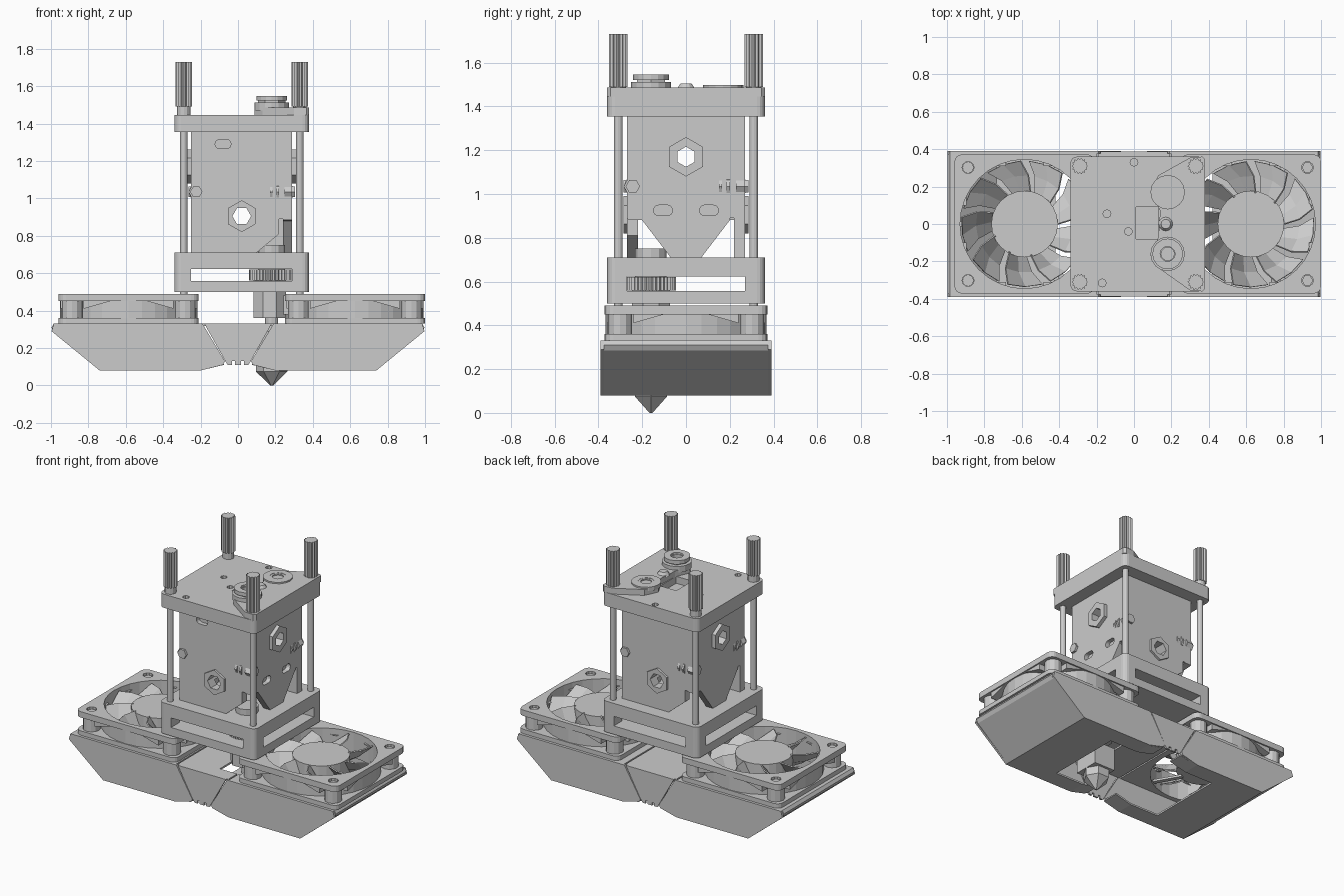
import bpy, bmesh
from math import sin, cos, pi, radians
from mathutils import Matrix

if "Cube" in bpy.data.objects:
    bpy.data.objects.remove(bpy.data.objects["Cube"])

MAP = {'x': lambda a, b, h: (h, a, b), 'y': lambda a, b, h: (a, h, b), 'z': lambda a, b, h: (a, b, h)}

def finish(name, bm):
    bmesh.ops.recalc_face_normals(bm, faces=bm.faces[:])
    me = bpy.data.meshes.new(name)
    bm.to_mesh(me)
    bm.free()
    ob = bpy.data.objects.new(name, me)
    bpy.context.collection.objects.link(ob)
    return ob

def prism(name, pts, lo, hi, axis='z', taper=None):
    """Extrude a 2D outline along an axis; taper = second outline for the far end."""
    bm = bmesh.new()
    A = [bm.verts.new(MAP[axis](a, b, lo)) for a, b in pts]
    B = [bm.verts.new(MAP[axis](a, b, hi)) for a, b in (taper or pts)]
    bm.faces.new(A)
    bm.faces.new(B)
    n = len(pts)
    for i in range(n):
        bm.faces.new((A[i], A[(i + 1) % n], B[(i + 1) % n], B[i]))
    return finish(name, bm)

def circle(c, r, n=24, rot=0.0):
    return [(c[0] + r * cos(rot + 2 * pi * i / n), c[1] + r * sin(rot + 2 * pi * i / n)) for i in range(n)]

def cyl(name, c, r, lo, hi, axis='z', n=24, r2=None, rot=0.0):
    return prism(name, circle(c, r, n, rot), lo, hi, axis, circle(c, r2, n, rot) if r2 else None)

def knurl(name, c, r, lo, hi, teeth, depth):
    pts = []
    for i in range(teeth * 2):
        a, q = pi * i / teeth, r - depth * (i % 2)
        pts.append((c[0] + q * cos(a), c[1] + q * sin(a)))
    return prism(name, pts, lo, hi)

def rect(x0, x1, y0, y1, r=0.0, n=4):
    if r == 0:
        return [(x0, y0), (x1, y0), (x1, y1), (x0, y1)]
    out = []
    for k, (cx, cy) in enumerate(((x1 - r, y1 - r), (x0 + r, y1 - r), (x0 + r, y0 + r), (x1 - r, y0 + r))):
        for i in range(n + 1):
            a = pi / 2 * (k + i / n)
            out.append((cx + r * cos(a), cy + r * sin(a)))
    return out

def cut(ob, *tools):
    for t in tools:
        m = ob.modifiers.new('cut', 'BOOLEAN')
        m.operation, m.solver, m.object = 'DIFFERENCE', 'EXACT', t
        dg = bpy.context.evaluated_depsgraph_get()
        dg.update()
        me = bpy.data.meshes.new_from_object(ob.evaluated_get(dg))
        ob.modifiers.clear()
        ob.data = me
        bpy.data.objects.remove(t)
    return ob

def turn(ob, deg):
    """Rotate about the tower's vertical axis."""
    c = Matrix.Translation((CX, 0, 0))
    ob.data.transform(c @ Matrix.Rotation(radians(deg), 4, 'Z') @ c.inverted())
    return ob

CX = 0.02                    # tower axis
HX, HY = 0.18, -0.16         # hot end axis

# Fans
for side, fx in (('left', -0.585), ('right', 0.625)):
    corners = [(fx + sx * 0.302, sy * 0.302) for sx in (-1, 1) for sy in (-1, 1)]
    for tag, z0, z1 in (('lower', 0.33, 0.36), ('upper', 0.45, 0.49)):
        cut(prism(f'{side}_fan_{tag}_flange', rect(fx - 0.375, fx + 0.375, -0.372, 0.372, 0.04), z0, z1),
            cyl('c', (fx, 0), 0.345, 0, 1, n=32), *[cyl('c', p, 0.032, 0, 1, n=10) for p in corners])
    cut(cyl(f'{side}_fan_housing', (fx, 0), 0.368, 0.355, 0.455, n=32), cyl('c', (fx, 0), 0.345, 0, 1, n=32))
    for p in corners:
        cut(cyl(f'{side}_fan_corner_boss', p, 0.055, 0.355, 0.455, n=12), cyl('c', p, 0.032, 0, 1, n=10))
        if (side == 'left') == (p[0] < fx) and abs(p[0]) > 0.6:
            cyl(f'{side}_fan_screw', p, 0.03, 0.34, 0.475, n=6 if side == 'right' else 12)
    # slanted side ribs of the housing
    for sy in (-1, 1):
        for sx in (-1, 1):
            prism(f'{side}_fan_rib', [(fx + sx * 0.1, 0.45), (fx + sx * 0.24, 0.45), (fx + sx * 0.24, 0.41)],
                  sy * 0.31, sy * 0.362, 'y')
            prism(f'{side}_fan_end_rib', [(sx * 0.1, 0.45), (sx * 0.24, 0.45), (sx * 0.24, 0.41)],
                  fx + sy * 0.31, fx + sy * 0.365, 'x')
    cyl(f'{side}_fan_hub', (fx, 0), 0.178, 0.35, 0.475)
    bm = bmesh.new()
    for k in range(9):
        rows = []
        for r, off in ((0.17, 0), (0.26, 6), (0.337, 14)):
            rows.append([bm.verts.new((fx + r * cos(a), r * sin(a), z)) for a, z in
                         [(radians(40 * k + off + 32 * t), 0.475 - 0.12 * t ** 0.7) for t in (0, 0.5, 1)]])
        for i in range(2):
            for j in range(2):
                bm.faces.new((rows[i][j], rows[i + 1][j], rows[i + 1][j + 1], rows[i][j + 1]))
    b = finish(f'{side}_fan_blades', bm)
    b.modifiers.new('thick', 'SOLIDIFY').thickness = 0.008
    # three spokes carrying the motor
    for k in range(3):
        s = prism(f'{side}_fan_spoke', rect(0.15, 0.35, -0.015, 0.015), 0.333, 0.348)
        s.data.transform(Matrix.Translation((fx, 0, 0)) @ Matrix.Rotation(radians(60 + 120 * k), 4, 'Z'))

# Air ducts: bent sheet, side panels and rim plate
for side, s, fx in (('left', -1, -0.585), ('right', 1, 0.625)):
    outer = [(0.985, 0.33), (0.998, 0.31), (0.985, 0.285), (0.74, 0.08), (0.2, 0.08), (0.075, 0.11)]
    inner = [(0.078, 0.122), (0.2, 0.092), (0.735, 0.092), (0.973, 0.29), (0.985, 0.31), (0.975, 0.33)]
    cut(prism(f'{side}_duct_shell', [(s * a, b) for a, b in outer + inner], -0.375, 0.375, 'y'),
        prism('c', rect(*sorted((s * 0.05, s * 0.42)), -0.27, 0.27), 0, 0.2))
    panel = [(0.19, 0.33), (0.985, 0.33), (0.997, 0.29), (0.74, 0.08), (0.2, 0.08), (0.08, 0.11), (0.07, 0.13)]
    for sy in (-1, 1):
        prism(f'{side}_duct_side_panel', [(s * a, b) for a, b in panel], sy * 0.375, sy * 0.39, 'y')
    cut(prism(f'{side}_duct_rim', rect(*sorted((s * 0.2, s * 0.985)), -0.378, 0.378), 0.318, 0.33),
        cyl('c', (fx, 0), 0.345, 0, 1, n=32),
        prism('c', rect(0.06, 0.3, -0.28, -0.04), 0, 1))

# Bridge between the ducts
for sy in (-1, 1):
    bp = prism('bridge_panel', [(-0.18, 0.33), (0.18, 0.33), (0.065, 0.125), (0.055, 0.11), (-0.055, 0.11), (-0.065, 0.125)],
               sy * 0.375, sy * 0.388, 'y')
    cut(bp, *[prism('c', rect(x - 0.008, x + 0.008, 0.1, 0.13), -1, 1, 'y') for x in (-0.025, 0.025)])
cut(prism('bridge_top', rect(-0.19, 0.19, -0.376, 0.376), 0.318, 0.33),
    prism('c', rect(0.06, 0.3, -0.28, -0.04), 0, 1))

# Lower frame with open slots and adjusting wheel
cut(prism('lower_frame', rect(-0.34, 0.38, -0.36, 0.36, 0.035), 0.5, 0.71),
    prism('c', rect(-0.25, 0.29, -1, 1), 0.557, 0.622),
    prism('c', rect(-1, 1, -0.27, 0.27), 0.557, 0.622))
knurl('adjusting_wheel', (HX - 0.005, HY), 0.115, 0.56, 0.62, 36, 0.008)

# Hot end
cyl('heat_sink_top', (HX, HY), 0.072, 0.62, 0.75, n=12)
cyl('heat_sink', (HX - 0.01, HY), 0.095, 0.36, 0.56, n=8, rot=pi / 8)
prism('sensor_block', rect(HX, HX + 0.1, HY - 0.05, HY + 0.05), 0.38, 0.48)
cyl('heat_break', (HX, HY), 0.035, 0.28, 0.37, n=12)
prism('heater_block', rect(HX - 0.075, HX + 0.085, HY - 0.09, HY + 0.09), 0.13, 0.29)
cyl('nozzle_nut', (HX, HY), 0.085, 0.075, 0.14, n=6)
cyl('nozzle_tip', (HX, HY), 0.008, 0.0, 0.075, n=6, r2=0.085)

# Tower body, bored through for the side fittings
slot = lambda x, z: rect(x - 0.042, x + 0.042, z - 0.024, z + 0.024, 0.022)
cut(prism('tower_body', rect(-0.25, 0.29, -0.27, 0.27), 0.89, 1.36),
    cyl('c', (CX, 0.905), 0.05, -1, 1, 'y', 6),
    cyl('c', (0, 1.17), 0.046, -1, 1, 'x', 6, rot=pi / 6),
    prism('c', slot(-0.08, 1.29), -0.5, -0.24, 'y'),
    *[prism('c', slot(y, 0.925), 0.26, 0.5, 'x') for y in (-0.105, 0.105)])
for a in (0, 180):
    skirt = prism('tower_front_skirt', [(-0.25, 0.89), (-0.25, 0.71), (0.1, 0.71), (0.22, 0.81), (0.22, 0.89)], -0.27, -0.22, 'y')
    cut(skirt, cyl('c', (CX, 0.905), 0.05, -1, 1, 'y', 6))
    turn(skirt, a)
    turn(prism('tower_side_skirt', [(-0.2, 0.89), (-0.27, 0.89), (-0.27, 0.885), (-0.2, 0.88), (-0.07, 0.71), (0.07, 0.71),
                                    (0.2, 0.88), (0.2, 0.89)], 0.24, 0.29, 'x'), a)
    # hexagonal fittings around the bores
    turn(cut(cyl('front_hex_fitting', (CX, 0.905), 0.085, -0.285, -0.265, 'y', 6, rot=pi / 6),
             cyl('c', (CX, 0.905), 0.05, -1, 1, 'y', 6)), a)
    turn(cut(cyl('side_hex_fitting', (0, 1.17), 0.09, 0.285, 0.315, 'x', 6, rot=pi / 6),
             cyl('c', (0, 1.17), 0.046, -1, 1, 'x', 6, rot=pi / 6)), a)

# Clamp bolts, one on each face
for a in (0, 90, 180, 270):
    for nm, r, x0, x1, n in (('shank', 0.022, 0.13, 0.3, 10), ('nut', 0.038, 0.17, 0.185, 8),
                             ('collar', 0.042, 0.205, 0.22, 8), ('head', 0.042, 0.248, 0.29, 6), ('end', 0.033, 0.29, 0.305, 6)):
        turn(cyl(f'clamp_bolt_{nm}', (-0.243, 1.035), r, x0, x1, 'x', n), a)

# Top plate with small holes and a feed window
cut(prism('top_plate', rect(-0.34, 0.38, -0.36, 0.36, 0.035), 1.355, 1.447),
    *[cyl('c', p, 0.021, 1.41, 2, n=8) for p in ((0, 0.33), (-0.145, 0.055), (-0.03, -0.04), (-0.17, -0.315))],
    prism('c', rect(0.01, 0.13, -0.08, 0.09), 1.4, 2))

# Rocker plate and filament fittings
rocker = [(0.38, -0.345), (0.365, -0.36), (0.3, -0.355), (0.13, -0.235), (0.088, -0.17), (0.13, -0.07), (0.14, 0.07),
          (0.088, 0.17), (0.13, 0.26), (0.3, 0.355), (0.365, 0.36), (0.38, 0.345)]
prism('rocker_plate', rocker, 1.445, 1.487)
cyl('pivot_screw', (0.17, 0), 0.042, 1.48, 1.505, n=12, r2=0.025)
for nm, y, dz in (('front', HY, 0.025), ('rear', 0.17, -0.015)):
    ring = cut(cyl(f'{nm}_fitting_base', (0.18, y), 0.092, 1.47, 1.487 + max(dz, 0.01), n=16),
               cyl('c', (0.18, y), 0.05, 1.48, 2, n=12))
    cut(cyl(f'{nm}_fitting_nut', (0.18, y), 0.073, 1.48, 1.51 + dz, n=6), cyl('c', (0.18, y), 0.035, 1.47, 2, n=12))
cut(cyl('front_fitting_cap', (0.18, HY), 0.082, 1.522, 1.547, n=16), cyl('c', (0.18, HY), 0.04, 1.4, 2, n=12))

# Corner posts with knurled thumb nuts
for px in (-0.29, 0.33):
    for py in (-0.31, 0.31):
        cyl('corner_post', (px, py), 0.02, 0.49, 1.72, n=12)
        cyl('post_collar', (px, py), 0.036, 1.44, 1.495, n=12)
        knurl('thumb_nut', (px, py), 0.044, 1.49, 1.73, 14, 0.008)
